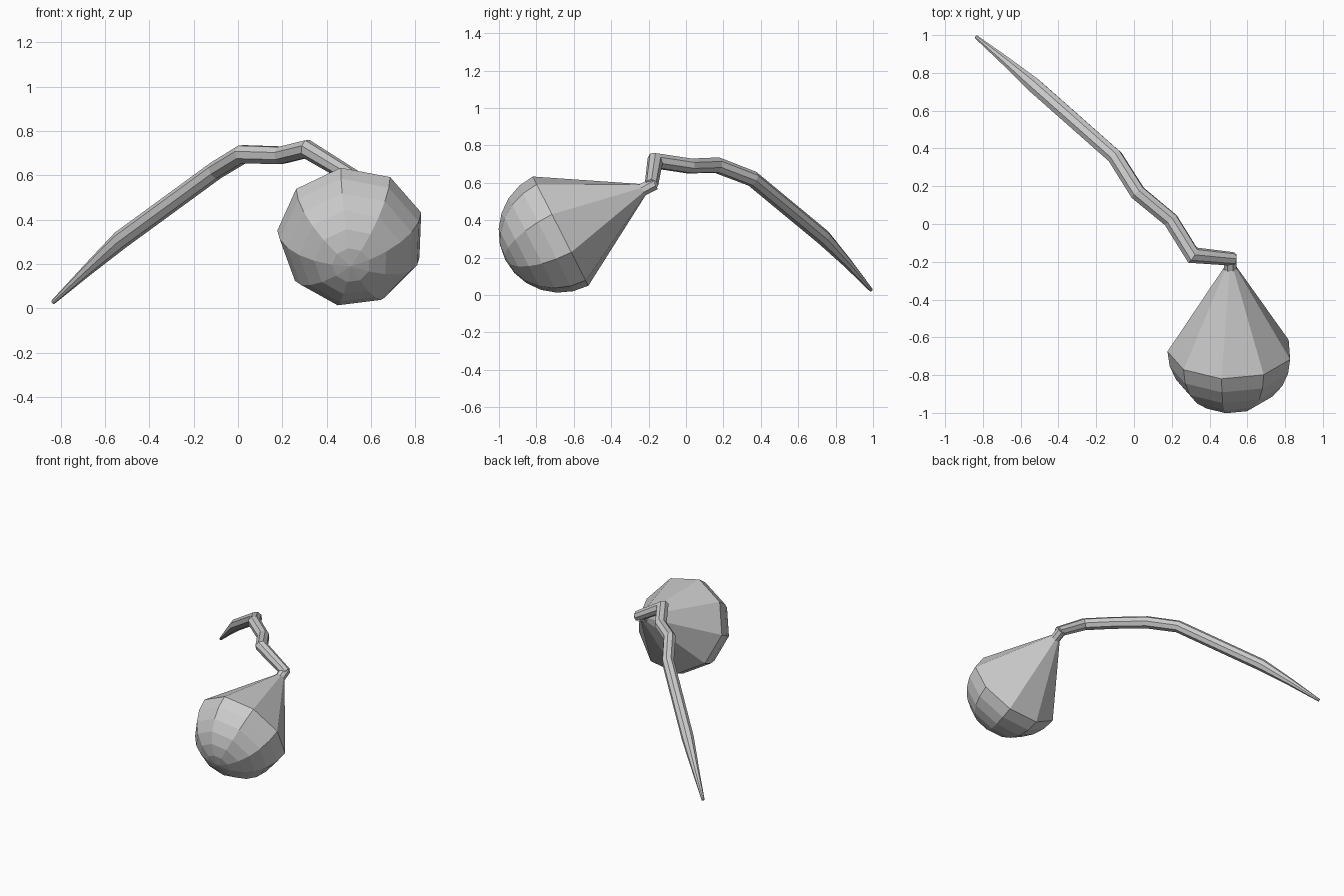
import bpy, bmesh, math
from mathutils import Vector, Matrix

if "Cube" in bpy.data.objects:
    bpy.data.objects.remove(bpy.data.objects["Cube"])


def loft(name, rings, close_start=True, close_end=True):
    """Skin a list of rings (equal point counts; one point = pole)."""
    bm = bmesh.new()
    loops = [[bm.verts.new(p) for p in ring] for ring in rings]
    for a, b in zip(loops, loops[1:]):
        n = max(len(a), len(b))
        for i in range(n):
            j = (i + 1) % n
            if len(b) == 1:
                bm.faces.new((a[i], a[j], b[0]))
            else:
                bm.faces.new((a[i], a[j], b[j], b[i]))
    if close_start and len(loops[0]) > 2:
        bm.faces.new(loops[0][::-1])
    if close_end and len(loops[-1]) > 2:
        bm.faces.new(loops[-1])
    bmesh.ops.recalc_face_normals(bm, faces=bm.faces)
    mesh = bpy.data.meshes.new(name)
    bm.to_mesh(mesh)
    bm.free()
    obj = bpy.data.objects.new(name, mesh)
    bpy.context.collection.objects.link(obj)
    return obj


def tube(name, path, sides):
    """Mitred tube through (x, y, z, radius) points."""
    pts = [Vector(p[:3]) for p in path]
    dirs = [(b - a).normalized() for a, b in zip(pts, pts[1:])]
    d = dirs[0]
    u = d.cross(Vector((0, 0, 1))).normalized()
    v = d.cross(u)
    ring = [pts[0] + path[0][3] * (u * math.cos(t) + v * math.sin(t))
            for t in (2 * math.pi * (i + .5) / sides for i in range(sides))]
    rings = [ring]
    for k in range(1, len(pts)):
        # carry the frame along, then slide each point onto the mitre plane
        d = dirs[k - 1]
        nxt = dirs[min(k, len(dirs) - 1)]
        normal = (d + nxt).normalized()
        new = []
        for i in range(sides):
            t = 2 * math.pi * (i + .5) / sides
            p = pts[k] + path[k][3] * (u * math.cos(t) + v * math.sin(t))
            p += d * ((pts[k] - p).dot(normal) / d.dot(normal))
            new.append(p)
        rings.append(new)
        rot = d.rotation_difference(nxt)
        u, v = rot @ u, rot @ v
    return loft(name, rings)


# Bent stem, tapering to a thin tip
tube("stem", [
    (-.835, .99, .027, .010),
    (-.68, .863, .172, .026),
    (-.53, .735, .308, .042),
    (-.10, .355, .622, .042),
    (.02, .165, .695, .043),
    (.195, .02, .69, .042),
    (.31, -.165, .718, .042),
    (.525, -.185, .588, .036),
], 8)

# Bulb: narrow neck, cone and half-sphere end, nine sides around a tilted axis
R, SIDES, ROWS = .333, 9, 6
centre = Vector((.51, -.67, .34))
axis = Vector((0, -.891, -.454)).normalized()
side = Vector((1, 0, 0))
up = side.cross(axis).normalized()
if up.z < 0:
    up = -up


def bulb_ring(dist, r):
    if r < 1e-5:
        return [centre + axis * dist]
    angles = [math.radians(98) + 2 * math.pi * i / SIDES for i in range(SIDES)]
    return [centre + axis * dist + r * (side * math.cos(a) + up * math.sin(a))
            for a in angles]


profile = [(-.49, .036)]
for k in range(ROWS + 1):
    a = math.pi / 2 * k / ROWS
    profile.append((R * math.sin(a), R * math.cos(a)))
loft("bulb", [bulb_ring(*p) for p in profile])

# Short neck joining the bulb to the stem
a = centre - axis * .47
b = centre - axis * .565
tube("neck", [(*a, .036), (*b, .036)], 8)
